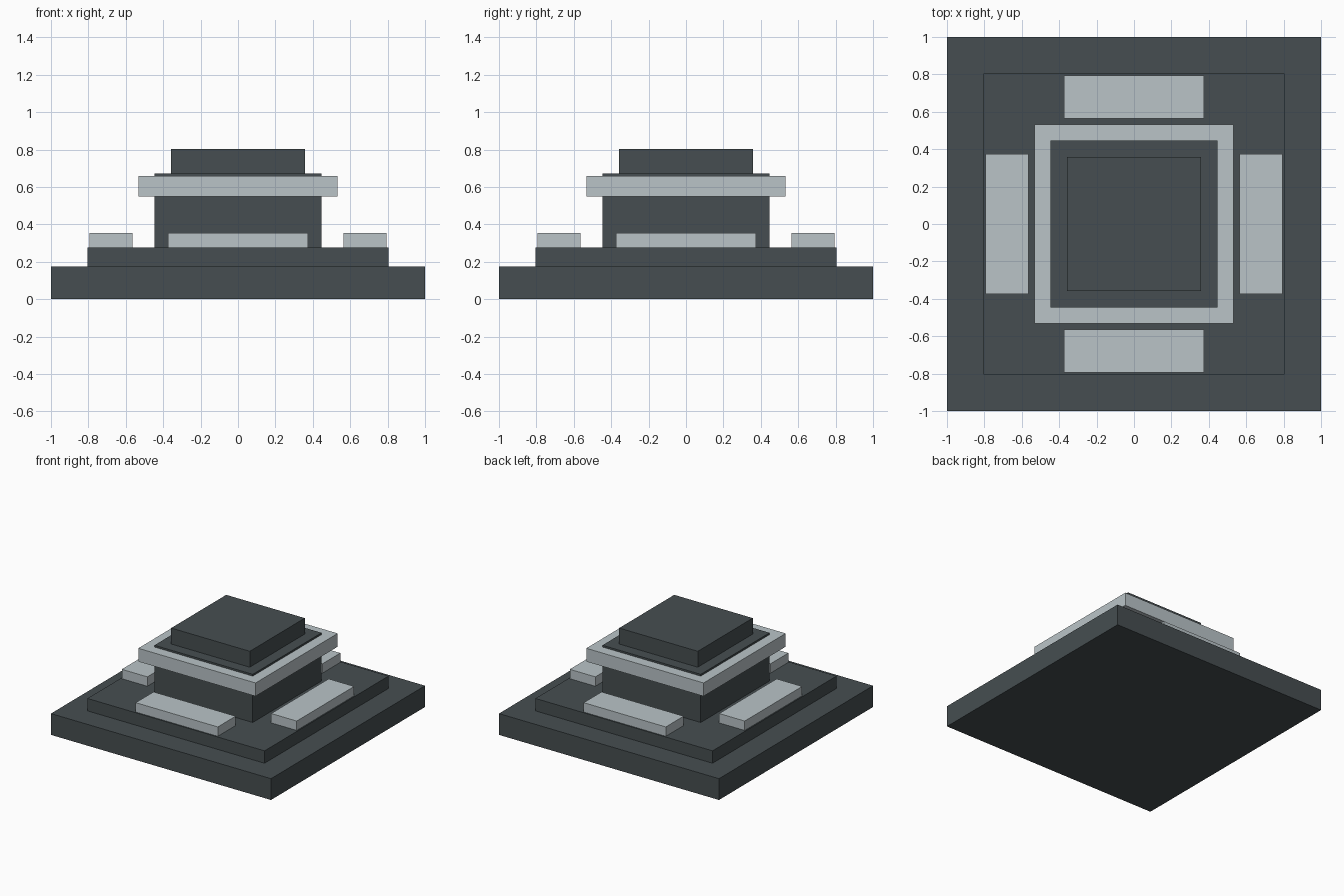
import bpy
import bmesh
from mathutils import Matrix, Vector

default = bpy.data.objects.get("Cube")
if default:
    bpy.data.objects.remove(default, do_unlink=True)


def material(name, color):
    mat = bpy.data.materials.new(name)
    mat.use_nodes = True
    mat.diffuse_color = (*color, 1)
    mat.node_tree.nodes["Principled BSDF"].inputs["Base Color"].default_value = (*color, 1)
    return mat


def block(name, width, depth, bottom, top, mat, x=0, y=0):
    """Sharp-edged box spanning bottom to top, centred on x, y."""
    mesh = bpy.data.meshes.new(name)
    bm = bmesh.new()
    centre = Matrix.Translation(Vector((x, y, (bottom + top) / 2)))
    size = Matrix.Diagonal((width, depth, top - bottom, 1))
    bmesh.ops.create_cube(bm, size=1, matrix=centre @ size)
    bm.to_mesh(mesh)
    bm.free()
    mesh.materials.append(mat)
    obj = bpy.data.objects.new(name, mesh)
    bpy.context.collection.objects.link(obj)
    return obj


dark = material("dark slate", (0.061, 0.076, 0.082))
pale = material("pale grey", (0.49, 0.552, 0.575))

# Stepped base, central shaft and cap
block("base_slab", 2, 2, 0, 0.175, dark)
block("upper_step", 1.61, 1.61, 0.175, 0.277, dark)
block("shaft", 0.893, 0.893, 0.277, 0.673, dark)
block("cap", 0.714, 0.714, 0.673, 0.804, dark)

# Pale collar around the shaft
block("collar", 1.066, 1.066, 0.549, 0.658, pale)

# One pale pad on each side of the step
length, width, offset = 0.746, 0.232, 0.679
for side, sign in (("front", -1), ("back", 1)):
    block(side + "_pad", length, width, 0.277, 0.354, pale, y=sign * offset)
for side, sign in (("right", -1), ("left", 1)):
    block(side + "_pad", width, length, 0.277, 0.354, pale, x=sign * offset)
